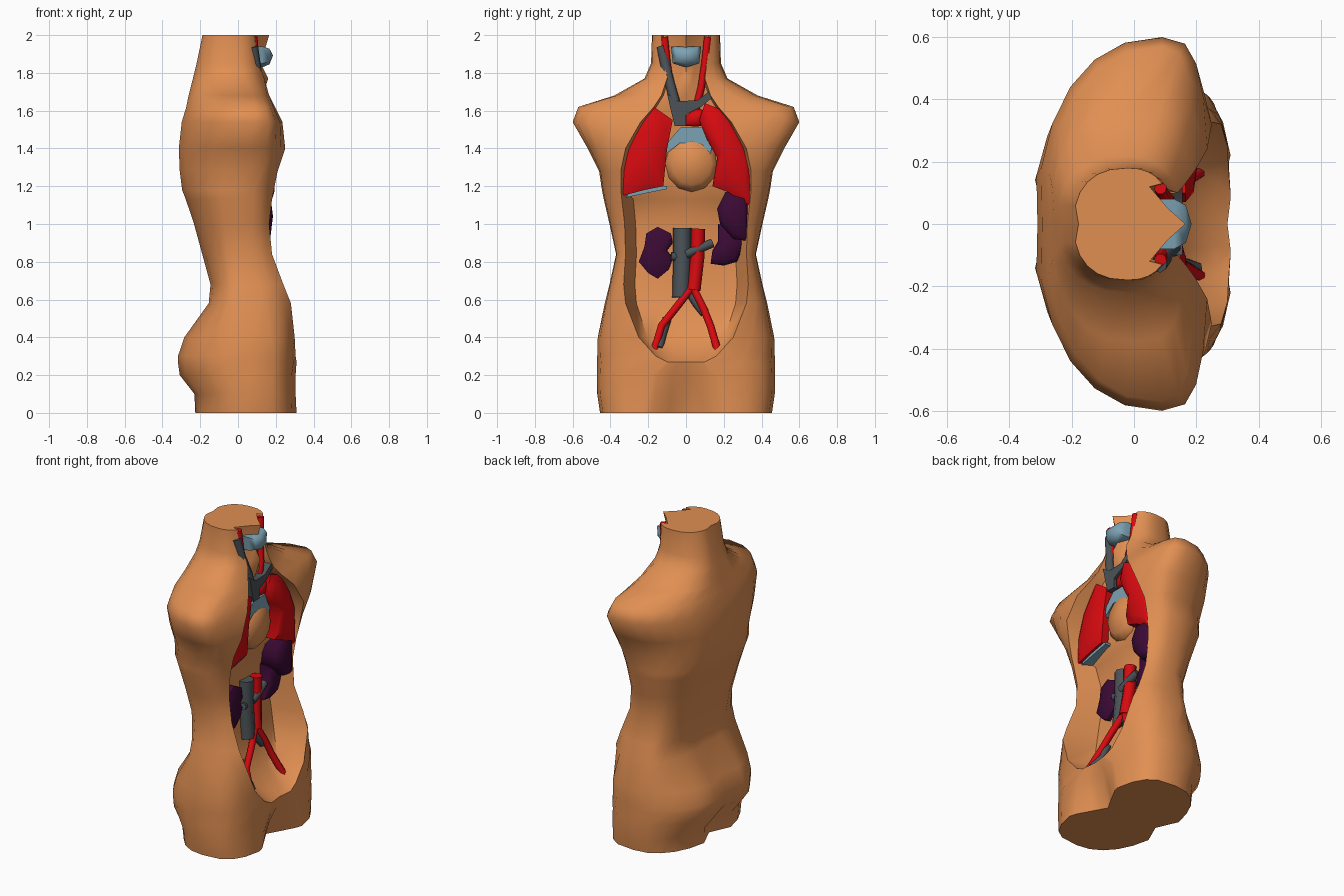
import bpy, bmesh, math

if "Cube" in bpy.data.objects:
    bpy.data.objects.remove(bpy.data.objects["Cube"])


def material(name, r, g, b):
    m = bpy.data.materials.new(name)
    m.diffuse_color = (r, g, b, 1)
    m.use_nodes = True
    m.node_tree.nodes["Principled BSDF"].inputs["Base Color"].default_value = m.diffuse_color
    return m


SKIN = material("skin", 0.75, 0.275, 0.085)
RED = material("artery red", 0.68, 0.003, 0.005)
GREY = material("vein grey", 0.07, 0.085, 0.095)
PURPLE = material("dark purple", 0.045, 0.003, 0.036)
BLUE = material("airway blue", 0.2, 0.36, 0.45)


def finish(name, mesh, mat, angle=40):
    mesh.name = name
    mesh.materials.clear()
    mesh.materials.append(mat)
    ob = bpy.data.objects.new(name, mesh)
    bpy.context.collection.objects.link(ob)
    bpy.ops.object.select_all(action='DESELECT')
    ob.select_set(True)
    bpy.context.view_layer.objects.active = ob
    bpy.ops.object.shade_smooth_by_angle(angle=math.radians(angle))
    return ob


def loft(name, rings, mat, tip=None, angle=40):
    """Join closed rings; the last one closes on a tip point or a flat cap."""
    bm = bmesh.new()
    vs = [[bm.verts.new(p) for p in ring] for ring in rings]
    n = len(vs[0])
    for a, b in zip(vs, vs[1:]):
        for i in range(n):
            j = (i + 1) % n
            bm.faces.new((a[i], a[j], b[j], b[i]))
    bm.faces.new(vs[0][::-1])
    if tip:
        t = bm.verts.new(tip)
        for i in range(n):
            bm.faces.new((vs[-1][i], vs[-1][(i + 1) % n], t))
    else:
        bm.faces.new(vs[-1])
    bmesh.ops.recalc_face_normals(bm, faces=bm.faces)
    mesh = bpy.data.meshes.new(name)
    bm.to_mesh(mesh)
    bm.free()
    return finish(name, mesh, mat, angle)


def organ(name, outline, x_back, x_edge, x_top, mat):
    """Pillow shape from a (y, z) outline, bulging towards +x."""
    cy = sum(p[0] for p in outline) / len(outline)
    cz = sum(p[1] for p in outline) / len(outline)

    def ring(x, s):
        return [(x, cy + (y - cy) * s, cz + (z - cz) * s) for y, z in outline]
    return loft(name, [ring(x_back, 1), ring(x_edge, 1), ring((x_edge + 2 * x_top) / 3, 0.75)],
                mat, (x_top, cy, cz), 50)


def plate(name, outline, x_back, x_front, mat):
    """Flat-fronted shape from a (y, z) outline."""
    return loft(name, [[(x, y, z) for y, z in outline] for x in (x_back, x_front)], mat)


def tube(name, points, radius, mat):
    """Vessel along (x, y, z) points."""
    cu = bpy.data.curves.new(name, 'CURVE')
    cu.dimensions = '3D'
    cu.bevel_depth = radius
    cu.bevel_resolution = 2
    cu.use_fill_caps = True
    sp = cu.splines.new('POLY')
    sp.points.add(len(points) - 1)
    for p, co in zip(sp.points, points):
        p.co = (*co, 1)
    ob = bpy.data.objects.new(name, cu)
    bpy.context.collection.objects.link(ob)
    bpy.context.view_layer.update()
    dg = bpy.context.evaluated_depsgraph_get()
    mesh = bpy.data.meshes.new_from_object(ob.evaluated_get(dg))
    bpy.data.objects.remove(ob)
    return finish(name, mesh, mat, 50)


# Torso sections: z, back x, rim x, half width, opening half width, hollow x at side, at middle
sections = [
    (0.0, -.235, .31, .455, .22, .30, .20), (.1, -.24, .305, .47, .20, .30, .23),
    (.2, -.32, .305, .47, .18, .305, .28), (.27, -.33, .31, .47, .10, .31, .30),
    (.30, -.33, .305, .47, .16, .27, .24), (.4, -.295, .30, .467, .25, .14, .13),
    (.58, -.16, .28, .43, .32, .07, .08), (.68, -.15, .24, .405, .33, .05, .07),
    (.84, -.195, .18, .37, .32, .03, .06), (1.0, -.24, .165, .405, .325, .03, .06),
    (1.13, -.285, .18, .435, .34, .06, .08), (1.18, -.305, .19, .445, .345, .10, .10),
    (1.28, -.32, .21, .46, .345, .12, .09), (1.4, -.325, .25, .52, .32, .12, .08),
    (1.54, -.31, .235, .60, .24, .12, .08), (1.62, -.285, .195, .57, .17, .11, .10),
    (1.68, -.27, .165, .38, .13, .10, .13), (1.77, -.245, .14, .22, .10, .08, .16),
    (1.85, -.225, .11, .185, .11, .06, .12), (2.0, -.193, .09, .18, .13, .05, .165)]


def torso_ring(z, back, rim, half, open_w, side, mid):
    pf, pb = (2.4, 2.4) if half < .3 else (3.2, 2.25)           # squarer in front than behind
    xs = .09 if half > .55 else (.06 if half > .45 else 0)      # x of the widest point
    if half < .3:
        xs = -.02
    front = (rim - xs) / (1 - (open_w / half) ** pf) ** (1 / pf)
    t0 = math.asin((open_w / half) ** (pf / 2))
    groove = .07 if z < .15 else (.05 if z < .45 else .015)     # seat crease and spine
    right = []
    for i in range(10):
        t = t0 + (math.pi / 2 - t0) * i / 4 if i < 4 else math.pi / 2 * (1 + (i - 4) / 6)
        c, s = math.cos(t), math.sin(t)
        p = pf if i < 4 else pb
        x = xs
        if i != 4:
            x += (front if i < 4 else back - xs) * abs(c) ** (2 / p)
        right.append((x, half * s ** (2 / p), z))
    f = .82 if z < 1.15 else .92                                # belly walls slope more
    g = .4
    inner = [(-f, side), (-g, (side + mid) / 2), (0, mid), (g, (side + mid) / 2), (f, side)]
    return (right + [(back + groove, 0, z)] + [(x, -y, z) for x, y, z in reversed(right)]
            + [(x, k * open_w, z) for k, x in inner])


loft("torso", [torso_ring(*s) for s in sections], SKIN, angle=62)

# Chest organs
organ("left_lung", [(.10, 1.64), (.20, 1.60), (.28, 1.49), (.345, 1.34), (.35, 1.09), (.22, 1.17),
                    (.14, 1.2), (.165, 1.35), (.11, 1.45), (.07, 1.55)], .06, .165, .205, RED)
organ("right_lung", [(-.17, 1.62), (-.07, 1.55), (-.10, 1.4), (-.12, 1.2), (-.22, 1.18),
                     (-.335, 1.15), (-.335, 1.3), (-.28, 1.47)], .06, .15, .175, RED)
plate("lung_base", [(-.32, 1.14), (-.2, 1.165), (-.1, 1.185), (-.1, 1.2), (-.2, 1.2), (-.3, 1.165)],
      .06, .135, BLUE)
organ("heart_sac", [(.03 + .14 * math.cos(a * math.pi / 6), 1.32 + .15 * math.sin(a * math.pi / 6))
                    for a in range(12)], .06, .10, .16, SKIN)

# Airway
organ("larynx", [(-.08, 1.94), (-.07, 1.85), (0, 1.83), (.07, 1.85), (.08, 1.94), (0, 1.94)],
      .05, .13, .185, BLUE)
plate("bronchi", [(-.12, 1.36), (-.10, 1.43), (-.03, 1.51), (.09, 1.51), (.14, 1.43), (.13, 1.37),
                  (.04, 1.43), (-.03, 1.43)], .06, .135, BLUE)

# Abdominal organs
organ("right_kidney", [(-.08, .95), (-.15, .985), (-.21, .95), (-.22, .88), (-.25, .80),
                       (-.20, .74), (-.15, .71), (-.09, .76), (-.07, .82), (-.10, .86),
                       (-.07, .9)], .01, .08, .10, PURPLE)
organ("left_kidney", [(.17, 1.0), (.28, .98), (.31, .9), (.27, .8), (.20, .78), (.13, .79),
                      (.14, .86), (.17, .91)], .01, .09, .12, PURPLE)
organ("spleen", [(.18, 1.0), (.165, 1.08), (.21, 1.17), (.33, 1.17), (.33, .91), (.25, .92)],
      .01, .15, .185, PURPLE)

# Neck and upper chest vessels
for side in (-1, 1):
    tube("carotid_artery", [(.085, side * .115, 1.99), (.09, side * .10, 1.85),
                            (.11, side * .08, 1.72), (.115, side * .05, 1.6)], .02, RED)
tube("jugular_vein", [(.08, -.13, 1.94), (.10, -.10, 1.8), (.125, -.07, 1.69),
                      (.125, -.05, 1.62)], .027, GREY)
plate("chest_vein", [(-.10, 1.69), (-.04, 1.65), (.06, 1.655), (.12, 1.70), (.14, 1.67), (.08, 1.62),
                     (.0, 1.58), (.0, 1.52), (-.06, 1.52), (-.08, 1.6)], .08, .155, GREY)
organ("aortic_arch", [(0, 1.52), (0, 1.575), (.05, 1.61), (.11, 1.60), (.12, 1.53), (.06, 1.515)],
      .07, .13, .155, RED)

# Abdominal vessels
tube("vena_cava", [(.07, -.02, .98), (.07, -.02, .82), (.085, -.025, .61)], .048, GREY)
tube("aorta", [(.085, .065, .975), (.085, .06, .82), (.10, .04, .65)], .037, RED)
tube("iliac_vein", [(.08, .01, .66), (.10, .06, .58), (.11, .10, .53)], .028, GREY)
tube("iliac_vein_lower", [(.12, -.10, .5), (.14, -.125, .42), (.20, -.145, .34)], .024, GREY)
for side in (-1, 1):
    tube("iliac_artery", [(.10, .035, .67), (.13, .02 + side * .07, .56),
                          (.15, side * .13, .46), (.21, side * .168, .33)], .021, RED)
tube("right_renal_vein", [(.08, -.02, .82), (.09, -.08, .83)], .022, GREY)
tube("left_renal_vein", [(.10, 0, .84), (.10, .07, .87), (.09, .14, .90)], .024, GREY)
